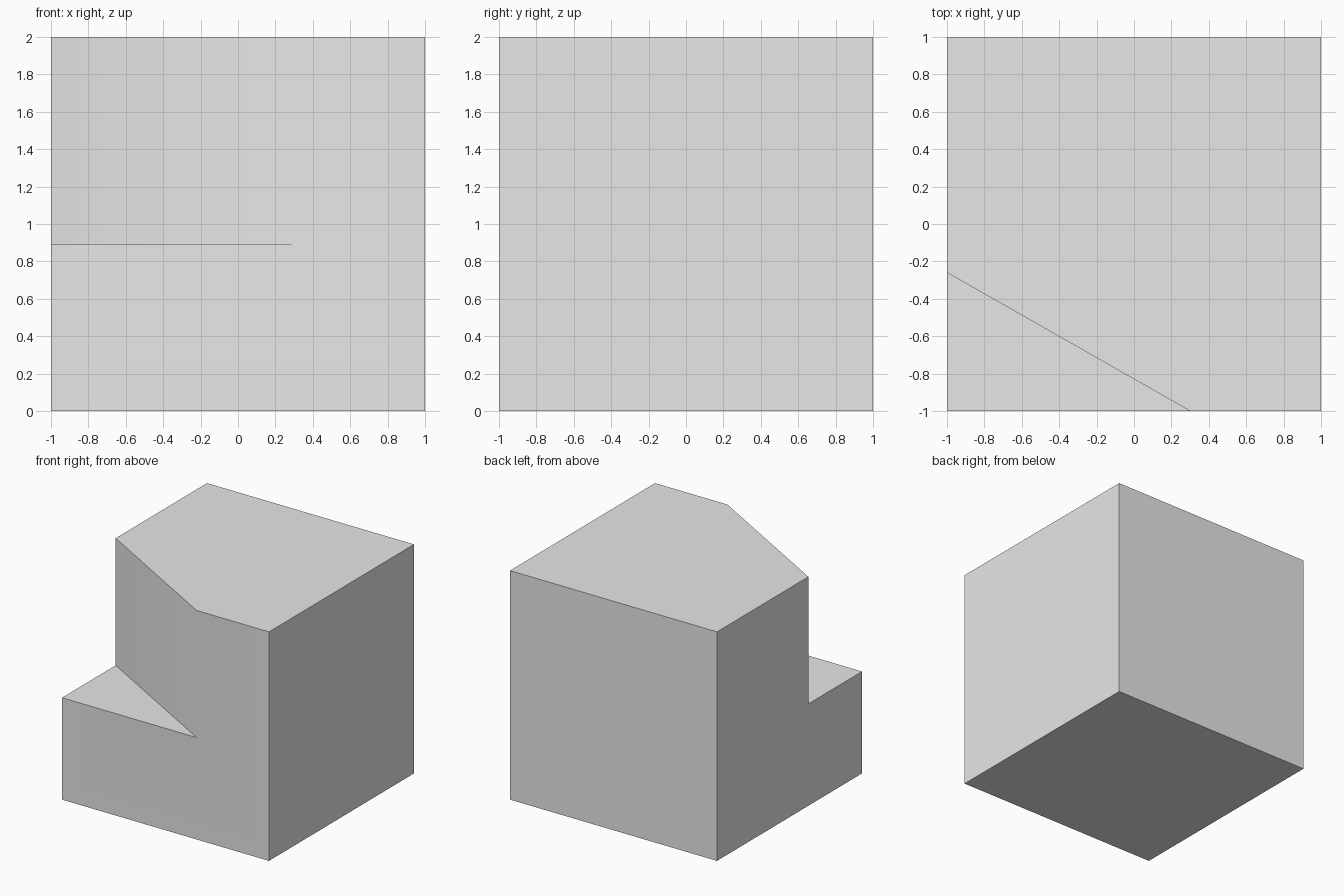
import bpy
import bmesh
import math
from mathutils import Vector

default_cube = bpy.data.objects.get("Cube")
if default_cube:
    bpy.data.objects.remove(default_cube, do_unlink=True)

grey = bpy.data.materials.new("plain grey")
grey.use_nodes = True
colour = (0.8, 0.8, 0.8, 1)
grey.diffuse_color = colour
grey.node_tree.nodes["Principled BSDF"].inputs["Base Color"].default_value = colour


def prism(name, outline, bottom, top):
    """Extrude a plan outline between two heights."""
    bm = bmesh.new()
    base = bm.faces.new([bm.verts.new((x, y, bottom)) for x, y in outline])
    new = bmesh.ops.extrude_face_region(bm, geom=[base], use_keep_orig=True)["geom"]
    verts = [v for v in new if isinstance(v, bmesh.types.BMVert)]
    bmesh.ops.translate(bm, verts=verts, vec=(0, 0, top - bottom))
    bmesh.ops.recalc_face_normals(bm, faces=bm.faces)
    mesh = bpy.data.meshes.new(name)
    bm.to_mesh(mesh)
    bm.free()
    mesh.materials.append(grey)
    obj = bpy.data.objects.new(name, mesh)
    bpy.context.collection.objects.link(obj)
    return obj


# Full block
block = prism("notched_block", [(-1, -1), (1, -1), (1, 1), (-1, 1)], 0, 2)

# Slanted corner wedge, overshooting the block so the cut is clean
side, front = Vector((-1, -0.26)), Vector((0.3, -1))
over = (front - side) / 2
start, end = side - over, front + over
cutter = prism("corner_cutter", [start, (start.x, end.y), end], 0.89, 2.5)
cutter.hide_render = True

# Cut the upper front corner away, leaving a triangular ledge
cut = block.modifiers.new("corner_cut", 'BOOLEAN')
cut.operation = 'DIFFERENCE'
cut.solver = 'EXACT'
cut.object = cutter
bpy.ops.object.select_all(action='DESELECT')
block.select_set(True)
bpy.context.view_layer.objects.active = block
bpy.ops.object.modifier_apply(modifier=cut.name)
bpy.data.objects.remove(cutter, do_unlink=True)

# Soft join between slanted wall and front, sharp elsewhere
bpy.ops.object.shade_smooth_by_angle(angle=math.radians(30))
